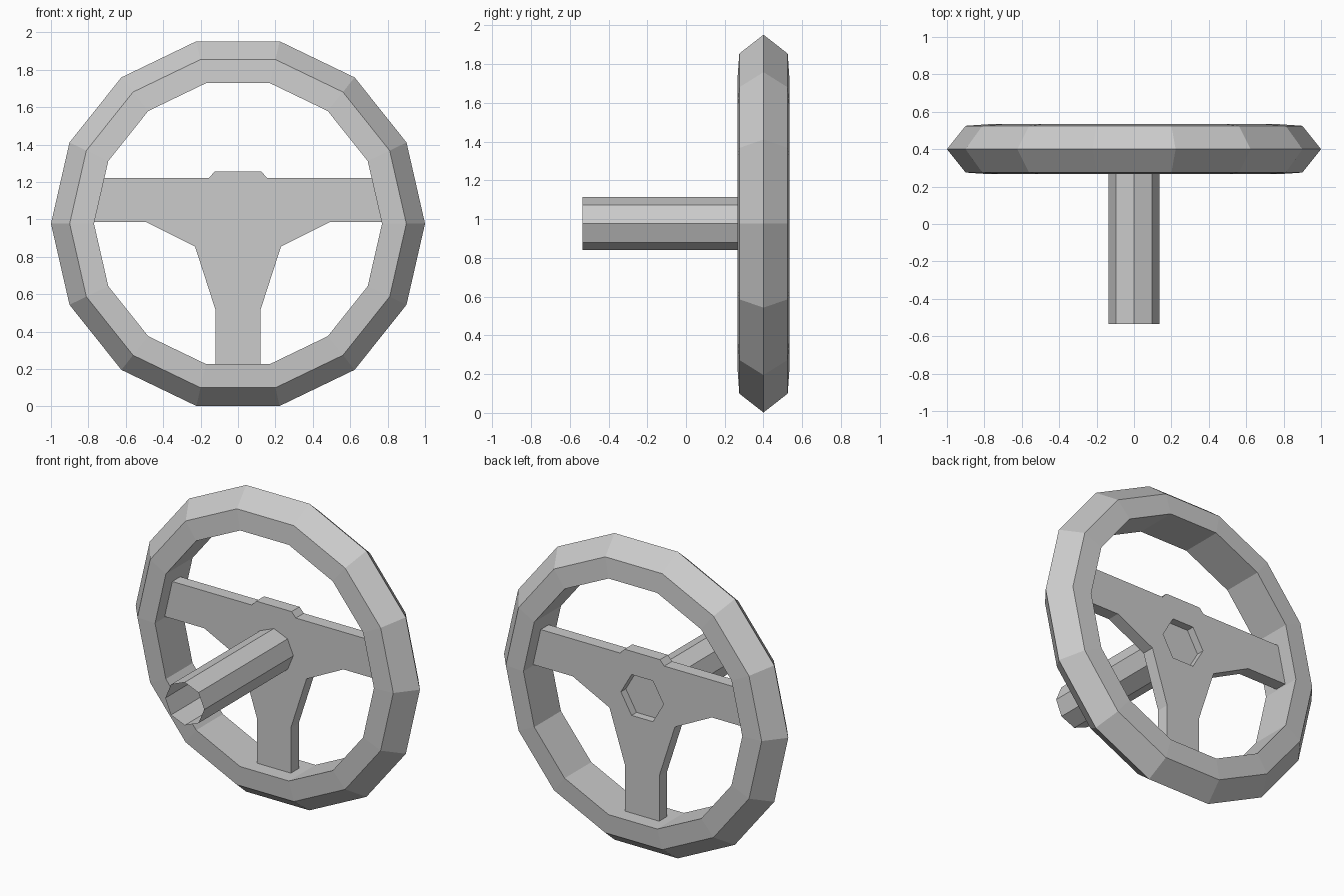
import bpy, bmesh
from math import cos, sin, tau

if "Cube" in bpy.data.objects:
    bpy.data.objects.remove(bpy.data.objects["Cube"])

CZ = 0.977  # height of the wheel centre


def make_object(name, verts, faces):
    mesh = bpy.data.meshes.new(name)
    bm = bmesh.new()
    vs = [bm.verts.new(v) for v in verts]
    for f in faces:
        bm.faces.new([vs[i] for i in f])
    bmesh.ops.recalc_face_normals(bm, faces=bm.faces)
    bm.to_mesh(mesh)
    bm.free()
    obj = bpy.data.objects.new(name, mesh)
    bpy.context.collection.objects.link(obj)
    return obj


def prism(name, outline, y0, y1, caps=True):
    """Extrude an (x, z) outline along y."""
    n = len(outline)
    verts = [(x, y, z) for y in (y0, y1) for x, z in outline]
    faces = [(i, (i + 1) % n, n + (i + 1) % n, n + i) for i in range(n)]
    if caps:
        faces += [tuple(range(n)), tuple(range(n, 2 * n))]
    return make_object(name, verts, faces)


def polygon(n, r):
    return [(r * cos(tau * i / n), CZ + r * sin(tau * i / n)) for i in range(n)]


# Rim: five-sided section swept round 14 steps
section = [(1.0, 0.40), (0.90, 0.275), (0.77, 0.266), (0.77, 0.534), (0.90, 0.525)]
N, M = 14, len(section)
verts = [(r * cos(tau * i / N), y, CZ + r * sin(tau * i / N))
         for i in range(N) for r, y in section]
faces = [(i * M + j, i * M + (j + 1) % M,
          (i + 1) % N * M + (j + 1) % M, (i + 1) % N * M + j)
         for i in range(N) for j in range(M)]
make_object("rim", verts, faces)

# Spokes: mirrored T-shaped plate
half = [(0.125, 1.255), (0.155, 1.222), (0.72, 1.222), (0.775, 0.985),
        (0.49, 0.985), (0.23, 0.855), (0.12, 0.515), (0.12, 0.222)]
outline = half + [(-x, z) for x, z in reversed(half)]
spokes = prism("spokes", outline, 0.36, 0.44)

# Hexagonal recess in the driver's side of the plate
cutter = prism("recess_cutter", polygon(6, 0.15), 0.39, 0.50)
cutter.hide_render = True
cutter.hide_viewport = True
cut = spokes.modifiers.new("recess", 'BOOLEAN')
cut.operation = 'DIFFERENCE'
cut.solver = 'EXACT'
cut.object = cutter

# Steering column: open octagonal tube
prism("column", polygon(8, 0.137), -0.535, 0.36, caps=False)
